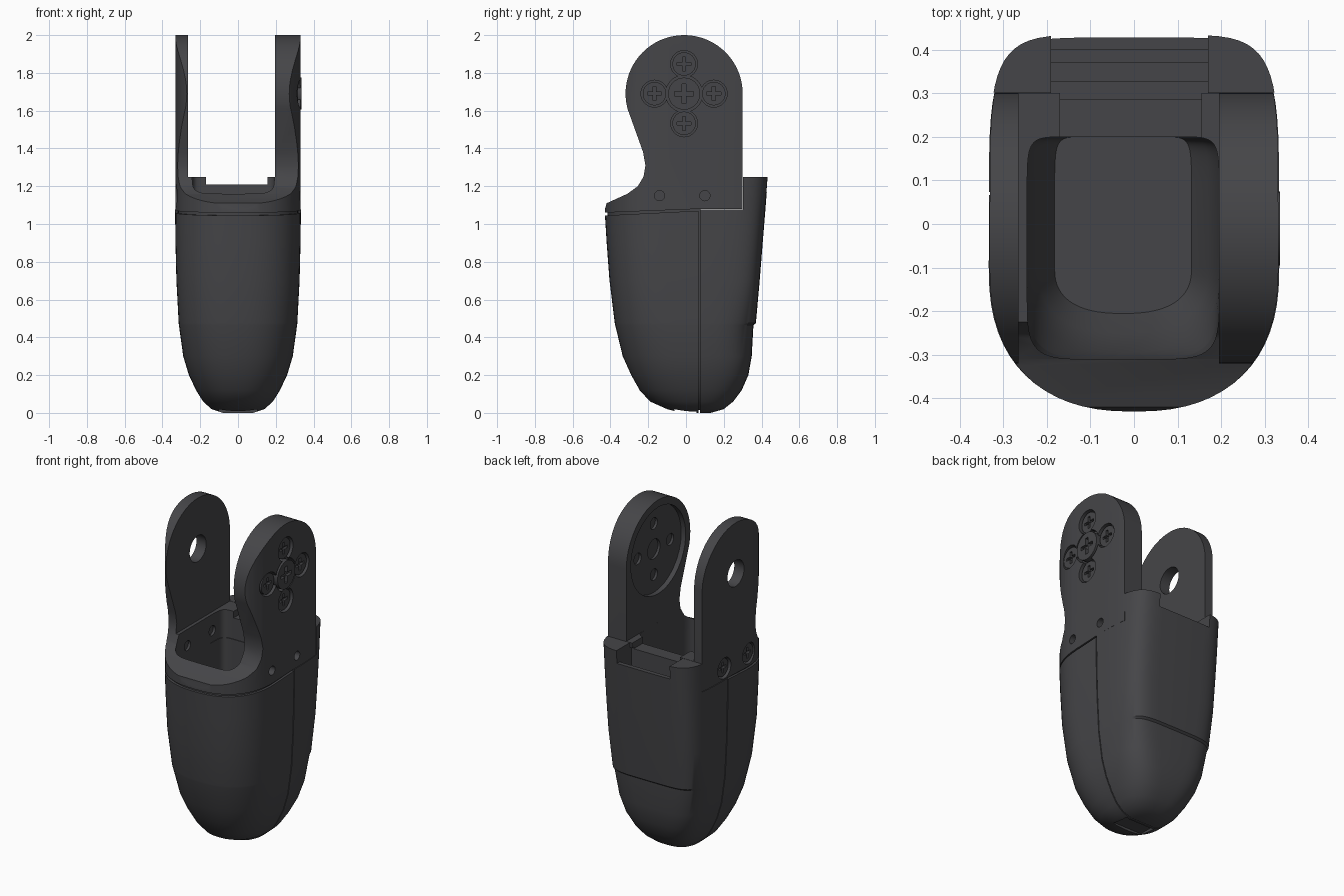
import bpy, bmesh, math

if "Cube" in bpy.data.objects:
    bpy.data.objects.remove(bpy.data.objects["Cube"])

dark = bpy.data.materials.new("charcoal")
dark.diffuse_color = (0.06, 0.06, 0.065, 1)
dark.use_nodes = True
dark.node_tree.nodes["Principled BSDF"].inputs["Base Color"].default_value = dark.diffuse_color


def make(name, verts, faces):
    me = bpy.data.meshes.new(name)
    bm = bmesh.new()
    vs = [bm.verts.new(v) for v in verts]
    for f in faces:
        bm.faces.new([vs[i] for i in f])
    bmesh.ops.recalc_face_normals(bm, faces=bm.faces)
    bm.to_mesh(me)
    bm.free()
    me.materials.append(dark)
    ob = bpy.data.objects.new(name, me)
    bpy.context.collection.objects.link(ob)
    return ob


def loft(name, rings):
    n = len(rings[0])
    verts = [p for r in rings for p in r]
    faces = [(k * n + i, k * n + (i + 1) % n, (k + 1) * n + (i + 1) % n, (k + 1) * n + i)
             for k in range(len(rings) - 1) for i in range(n)]
    faces += [tuple(range(n)), tuple(range((len(rings) - 1) * n, len(rings) * n))]
    return make(name, verts, faces)


def section(z, yf, yb, hw, nf, nb, ym, x0=0.0, count=64):
    """Super-ellipse ring with separate front and back roundness."""
    ring = []
    for i in range(count):
        a = 2 * math.pi * i / count
        c, s = math.cos(a), math.sin(a)
        n, d = (nb, yb - ym) if s > 0 else (nf, ym - yf)
        x = x0 + hw * math.copysign(abs(c) ** (2 / n), c)
        y = ym + d * math.copysign(abs(s) ** (2 / n) if abs(s) > 1e-6 else 0, s)
        ring.append((x, y, z))
    return ring


def prism(name, prof, x0=-0.6, x1=0.6):
    return loft(name, [[(x, y, z) for y, z in prof] for x in (x0, x1)])


def box(name, x0, x1, y0, y1, z0, z1):
    return prism(name, [(y0, z0), (y1, z0), (y1, z1), (y0, z1)], x0, x1)


def disc(name, y, z, r, x0, x1, n=32):
    return prism(name, [(y + r * math.cos(2 * math.pi * i / n),
                         z + r * math.sin(2 * math.pi * i / n)) for i in range(n)], x0, x1)


def boolean(ob, tool, op='DIFFERENCE'):
    m = ob.modifiers.new("cut", 'BOOLEAN')
    m.operation, m.solver, m.object = op, 'EXACT', tool
    bpy.context.view_layer.objects.active = ob
    bpy.ops.object.modifier_apply(modifier=m.name)
    bpy.data.objects.remove(tool)


# z, front y, back y, half width of the shell
SHELL = [(0.0, -0.02, 0.13, 0.08), (0.02, -0.10, 0.20, 0.14), (0.06, -0.19, 0.25, 0.185),
         (0.12, -0.245, 0.295, 0.222), (0.2, -0.29, 0.33, 0.26), (0.3, -0.335, 0.348, 0.29),
         (0.465, -0.375, 0.357, 0.313), (0.475, -0.377, 0.370, 0.314), (0.7, -0.405, 0.390, 0.326),
         (0.9, -0.42, 0.406, 0.331), (1.06, -0.43, 0.419, 0.333), (1.3, -0.43, 0.438, 0.333)]


def shell(name, inset=0.0):
    rings = []
    for z, yf, yb, hw in SHELL:
        t = min(1, z / 0.6)
        rings.append(section(z + (inset if z < 0.1 else 0), yf + inset, yb - inset, hw - inset,
                             2.3 + 0.1 * t, 2.6 + 3.4 * t, 0.06 - 0.16 * t))
    return loft(name, rings)


def cavity():
    rings = []
    for z, yf, yb, hw in SHELL[3:]:
        nf = 2.5 + 3.5 * max(0, min(1, (z - 0.3) / 0.3))
        rings.append(section(z, max(yf + 0.04, -0.31), min(0.2, yb - 0.06), min(0.22, hw - 0.065),
                             nf, 12, -0.1, -0.025))
    return loft("cavity_cutter", rings)


# Front and rear shell halves
front = shell("front_shell")
boolean(front, prism("cut", [(-0.6, -0.1), (0.067, -0.1), (0.067, 1.07), (-0.43, 1.045),
                             (-0.6, 1.04)]), 'INTERSECT')
boolean(front, cavity())
boolean(front, box("cut", -0.1, 0.1, -0.06, 0.055, -0.1, 0.025))
rear = shell("rear_shell")
boolean(rear, prism("cut", [(0.073, -0.1), (0.6, -0.1), (0.6, 1.25), (0.302, 1.25),
                            (0.302, 1.078), (0.073, 1.078)]), 'INTERSECT')
boolean(rear, cavity())
boolean(rear, box("cut", -0.19, 0.17, 0.285, 0.40, 0.98, 1.4))
boolean(rear, box("cut", -0.19, 0.17, 0.29, 0.6, 1.17, 1.4))
bar = box("rear_slot_bar", -0.20, 0.18, 0.325, 0.37, 0.97, 1.10)

# Liners closing the seams just below the surface
seam = shell("seam_liner", 0.014)
boolean(seam, box("cut", -0.6, 0.6, 0.062, 0.078, -0.1, 1.09), 'INTERSECT')
boolean(seam, cavity())
rim = shell("rim_liner", 0.014)
boolean(rim, prism("cut", [(-0.6, 1.03), (-0.43, 1.035), (0.07, 1.065), (0.07, 1.085),
                           (-0.43, 1.07), (-0.6, 1.065)]), 'INTERSECT')
boolean(rim, cavity())

# Fork bracket: side outline intersected with the rounded column
CY, CZ = -0.01, 1.69
outline = [(CY + 0.31 * math.cos(math.radians(a)), CZ + 0.31 * math.sin(math.radians(a)))
           for a in range(0, 196, 5)]
outline += [(-0.227, 1.38), (-0.215, 1.31), (-0.225, 1.25), (-0.255, 1.2), (-0.31, 1.16),
            (-0.42, 1.11), (-0.435, 1.06), (0.07, 1.08), (0.30, 1.08)]
fork = loft("fork_bracket", [section(z, -0.43, 0.43, 0.331, 2.4, 6, -0.1) for z in (1.0, 2.1)])
boolean(fork, prism("cut", outline), 'INTERSECT')
boolean(fork, box("cut", -0.265, 0.195, -0.6, 0.6, 1.25, 2.2))
boolean(fork, box("cut", -0.17, 0.155, -0.2, 0.6, 1.21, 1.3))
boolean(fork, box("cut", -0.19, 0.17, 0.285, 0.6, 1.0, 1.22))
boolean(fork, cavity())
boolean(fork, disc("cut", CY, CZ, 0.08, -0.5, -0.1))            # pivot hole
boolean(fork, disc("cut", CY, CZ, 0.265, 0.15, 0.225, 48))      # inner horn recess
D = 0.157
around = [(CY + D, CZ), (CY - D, CZ), (CY, CZ + D), (CY, CZ - D)]
boolean(fork, disc("cut", CY, CZ, 0.06, 0.2, 0.24))
for y, z in around:
    boolean(fork, disc("cut", y, z, 0.035, 0.2, 0.24))
for y in (-0.14, 0.10):
    boolean(fork, disc("cut", y, 1.15, 0.027, 0.28, 0.5))
    boolean(fork, disc("cut", y, 1.15, 0.03, -0.26, -0.2))

parts = [front, rear, bar, seam, rim, fork]


# Cross-head screws sunk in counterbores
def screw(name, side, y, z, r, top):
    def xs(a, b):
        return sorted((side * a, side * b))
    boolean(fork, disc("cut", y, z, r * 1.15, *xs(0.292, 0.5)))
    head = disc(name, y, z, r, *xs(0.28, top))
    w, l = r * 0.13, r * 0.6
    boolean(head, box("cut", *xs(top - 0.018, top + 0.1), y - w, y + w, z - l, z + l))
    boolean(head, box("cut", *xs(top - 0.018, top + 0.1), y - l, y + l, z - w, z + w))
    parts.append(head)


screw("pivot_screw", 1, CY, CZ, 0.085, 0.335)
for i, (y, z) in enumerate(around):
    screw(f"horn_screw_{i}", 1, y, z, 0.062, 0.318)
for i, y in enumerate((-0.14, 0.10)):
    screw(f"side_screw_{i}", -1, y, 1.15, 0.055, 0.318)

bpy.ops.object.select_all(action='DESELECT')
for ob in parts:
    ob.select_set(True)
bpy.context.view_layer.objects.active = fork
bpy.ops.object.shade_smooth_by_angle(angle=math.radians(30))
